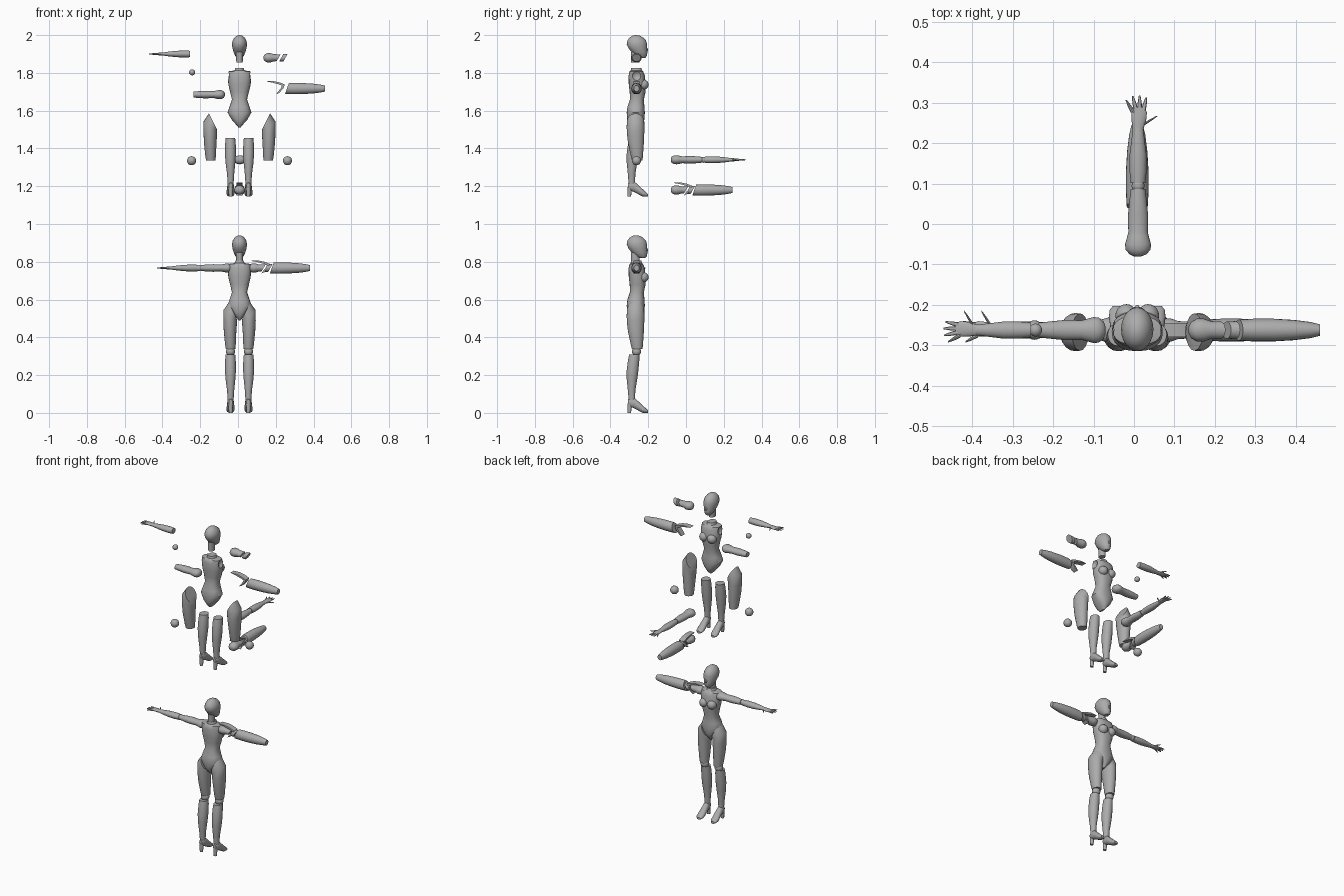
import bpy, bmesh, math
from mathutils import Matrix, Vector

old = bpy.data.objects.get("Cube")
if old:
    bpy.data.objects.remove(old, do_unlink=True)

mat = bpy.data.materials.new("plain grey")
mat.use_nodes = True
grey = (0.41, 0.41, 0.41, 1)
mat.diffuse_color = grey
mat.node_tree.nodes["Principled BSDF"].inputs["Base Color"].default_value = grey

CX, CY, ARM_Z = 0.008, -0.262, 0.767


def finish(bm, name):
    """Smooth shading with sharp creases, stored as a mesh."""
    bmesh.ops.recalc_face_normals(bm, faces=bm.faces)
    for f in bm.faces:
        f.smooth = True
    for e in bm.edges:
        e.smooth = len(e.link_faces) == 2 and e.calc_face_angle(0) < math.radians(40)
    me = bpy.data.meshes.new(name)
    bm.to_mesh(me)
    bm.free()
    me.materials.clear()
    me.materials.append(mat)
    return me


def loft(bm, axis, rings, n=20, power=1.0, side=1):
    """Skin of rings (t, a, b, ra, rb, shear); axis x: a=y b=z, y: a=x b=z, z: a=x b=y."""
    loops = []
    for t, a, b, ra, rb, *shear in rings:
        loop = []
        for i in range(n):
            c, s = math.cos(math.tau * i / n), math.sin(math.tau * i / n)
            u = ra * math.copysign(abs(c) ** power, c)
            v = rb * math.copysign(abs(s) ** power, s)
            k = shear[0] if shear else 0
            if axis == "x":
                p = (side * (t + k * v), a + u, b + v)
            elif axis == "y":
                p = (side * (a + u), t, b + v)
            else:
                p = (side * (a + u), b + v, t + k * u)
            loop.append(bm.verts.new(p))
        loops.append(loop)
    for lo, hi in zip(loops, loops[1:]):
        for i in range(n):
            j = (i + 1) % n
            bm.faces.new((lo[i], lo[j], hi[j], hi[i]))
    bm.faces.new(loops[0])
    bm.faces.new(loops[-1])


def ball(bm, pos, radii):
    bmesh.ops.create_uvsphere(bm, u_segments=20, v_segments=12, radius=1,
                              matrix=Matrix.Translation(pos) @ Matrix.Diagonal((*radii, 1)))


def place(me, loc, turn=0):
    ob = bpy.data.objects.new(me.name, me)
    ob.location = loc
    ob.rotation_euler.z = math.radians(turn)
    bpy.context.collection.objects.link(ob)
    return ob


# Head with neck and nose
bm = bmesh.new()
loft(bm, "z", [(.82, 0, -.231, .013, .016), (.83, 0, -.236, .023, .029), (.85, 0, -.246, .031, .042),
               (.87, 0, -.255, .037, .049), (.892, 0, -.26, .04, .054), (.912, 0, -.261, .036, .049),
               (.928, 0, -.263, .026, .035), (.937, 0, -.264, .014, .019), (.94, 0, -.264, .004, .005)])
loft(bm, "z", [(.795, 0, -.268, .017, .022), (.85, 0, -.268, .019, .024)])
ball(bm, (0, -.208, .862), (.006, .008, .01))
head = finish(bm, "head")

# Torso with hollow shoulder sockets
bm = bmesh.new()
loft(bm, "z", [(.49, 0, -.266, .005, .02), (.507, 0, -.266, .019, .036), (.533, 0, -.266, .042, .046),
               (.57, 0, -.266, .063, .048), (.60, 0, -.265, .053, .045), (.639, 0, -.26, .04, .037),
               (.68, 0, -.256, .05, .042), (.718, 0, -.258, .059, .045), (.766, 0, -.261, .063, .043),
               (.788, 0, -.263, .06, .036), (.793, 0, -.263, .026, .03), (.806, 0, -.264, .021, .027)],
     n=24, power=.85)
body = place(finish(bm, "torso_blank"), (0, 0, 0))
cutters = []
for s in (-1, 1):
    bm = bmesh.new()
    ball(bm, (s * .075, CY, .765), (.028, .03, .03))
    cut = place(finish(bm, "socket_cutter"), (0, 0, 0))
    cut.hide_render = True
    mod = body.modifiers.new("socket", "BOOLEAN")
    mod.object, mod.operation, mod.solver = cut, "DIFFERENCE", "EXACT"
    cutters.append(cut)
bpy.context.view_layer.update()
carved = bpy.data.meshes.new_from_object(body.evaluated_get(bpy.context.evaluated_depsgraph_get()))
bm = bmesh.new()
bm.from_mesh(carved)
torso = finish(bm, "torso")
for ob in [body] + cutters:
    bpy.data.objects.remove(ob, do_unlink=True)

bm = bmesh.new()
for s in (-1, 1):
    ball(bm, (s * .027, -.226, .718), (.027, .028, .027))
bust = finish(bm, "bust")

for part, lift in ((head, 1.06), (torso, 1.02), (bust, 1.02)):
    place(part, (CX, 0, 0))
    place(part, (CX, 0, lift))

# Legs: thigh cut at a slant, knee ball, calf, raised foot
for s, word in ((-1, "right"), (1, "left")):
    bm = bmesh.new()
    loft(bm, "z", [(.337, .047, -.258, .025, .028), (.36, .048, -.26, .028, .032),
                   (.43, .05, -.265, .033, .042), (.48, .05, -.267, .036, .046, .3),
                   (.515, .049, -.267, .036, .047, .8), (.543, .036, -.267, .021, .046, 2)], side=s)
    thigh = finish(bm, word + "_thigh")

    bm = bmesh.new()
    ball(bm, (s * .048, CY, .325), (.024, .024, .024))
    knee = finish(bm, word + "_knee_ball")

    bm = bmesh.new()
    loft(bm, "z", [(.04, .047, -.286, .014, .016), (.075, .047, -.287, .016, .017),
                   (.12, .047, -.288, .019, .02), (.18, .048, -.286, .026, .028),
                   (.225, .048, -.283, .029, .031), (.28, .048, -.277, .028, .03),
                   (.31, .048, -.273, .025, .028)], side=s)
    calf = finish(bm, word + "_lower_leg")

    bm = bmesh.new()
    loft(bm, "y", [(-.307, .047, .056, .01, .016), (-.295, .047, .056, .016, .024),
                   (-.275, .047, .053, .018, .028), (-.25, .047, .035, .02, .024),
                   (-.23, .048, .02, .022, .02), (-.212, .048, .012, .02, .012),
                   (-.202, .048, .007, .012, .007)], side=s)
    loft(bm, "z", [(0, .047, -.3, .009, .009), (.05, .047, -.297, .013, .012)], side=s)
    foot = finish(bm, word + "_foot")

    for part, dx, lift in ((thigh, .105, 1.0), (knee, .206, 1.01), (calf, 0, 1.145), (foot, 0, 1.145)):
        place(part, (CX, 0, 0))
        place(part, (CX + s * dx, 0, lift))

# Whole arm with hand: upper arm, elbow ball, forearm and spread fingers
bm = bmesh.new()
loft(bm, "x", [(0, 0, 0, .008, .007), (.005, 0, 0, .021, .017), (.017, 0, 0, .031, .023),
               (.03, 0, 0, .032, .024), (.048, 0, 0, .027, .021), (.06, 0, 0, .024, .018),
               (.1, 0, 0, .025, .02), (.14, 0, 0, .021, .018), (.166, 0, 0, .018, .015)], side=-1)
upper_arm = finish(bm, "right_upper_arm")

bm = bmesh.new()
ball(bm, (-.174, 0, 0), (.016, .016, .016))
elbow = finish(bm, "right_elbow_ball")

bm = bmesh.new()
loft(bm, "x", [(.181, 0, 0, .018, .017), (.21, 0, 0, .021, .018), (.25, 0, 0, .021, .017),
               (.29, 0, 0, .016, .013), (.318, 0, 0, .013, .009)], side=-1)
forearm = finish(bm, "right_forearm")

bm = bmesh.new()
loft(bm, "x", [(.314, 0, 0, .013, .009), (.335, .002, 0, .018, .008),
               (.355, .003, 0, .019, .006), (.368, .002, 0, .015, .004)], side=-1)
fingers = [(-.012, .355, -.029, .386), (-.005, .36, -.013, .396), (.004, .362, .004, .398),
           (.013, .36, .02, .392), (.012, .325, .047, .347)]
for a0, t0, a1, t1 in fingers:
    loft(bm, "x", [(t0, a0, 0, .006, .005), ((t0 + t1) / 2, (a0 + a1) / 2, 0, .005, .004),
                   (t1, a1, 0, .002, .002)], n=8, side=-1)
hand = finish(bm, "right_hand")

for part, dx, lift in ((upper_arm, -.04, .918), (elbow, -.039, 1.036), (forearm, -.043, 1.133), (hand, -.043, 1.133)):
    place(part, (-.03, CY, ARM_Z))
    place(part, (-.03 + dx, CY, ARM_Z + lift))
    place(part, (CX + .002, -.08, 1.34), -90)

# Split arm: shoulder stub, slanted joint slice, hooked blade, tapered sleeve
bm = bmesh.new()
loft(bm, "x", [(0, 0, 0, .008, .008), (.006, 0, 0, .02, .018), (.02, 0, 0, .028, .024),
               (.038, 0, 0, .028, .024), (.054, 0, 0, .022, .019), (.08, 0, 0, .021, .018, .6)])
stub = finish(bm, "left_shoulder_stub")

bm = bmesh.new()
loft(bm, "x", [(.094, 0, 0, .021, .02, .55), (.116, 0, 0, .022, .021, .55)])
joint_slice = finish(bm, "left_joint_slice")

bm = bmesh.new()
outline = [(.008, .038), (.05, .04), (.085, .033), (.113, .022), (.106, .003), (.085, -.022),
           (.068, -.03), (.074, -.02), (.092, .002), (.098, .016), (.075, .024), (.045, .032)]
flat = [[bm.verts.new((x, y, z)) for x, z in outline] for y in (-.017, .017)]
for side in flat:
    bm.faces.new(side)
for i in range(len(outline)):
    j = (i + 1) % len(outline)
    bm.faces.new((flat[0][i], flat[0][j], flat[1][j], flat[1][i]))
blade = finish(bm, "left_hooked_blade")

bm = bmesh.new()
loft(bm, "x", [(.124, 0, 0, .026, .029, .35), (.16, 0, 0, .028, .03, .1), (.21, 0, 0, .028, .029),
               (.26, 0, 0, .025, .026), (.3, 0, 0, .02, .021), (.325, 0, 0, .014, .016)])
sleeve = finish(bm, "left_forearm_sleeve")

for part, dx, lift in ((stub, .08, 1.113), (joint_slice, .08, 1.113), (blade, .08, .95), (sleeve, .08, .95)):
    place(part, (.055, CY, ARM_Z))
    place(part, (.055 + dx, CY, ARM_Z + lift))
    place(part, (CX, -.08, 1.18), 90)
